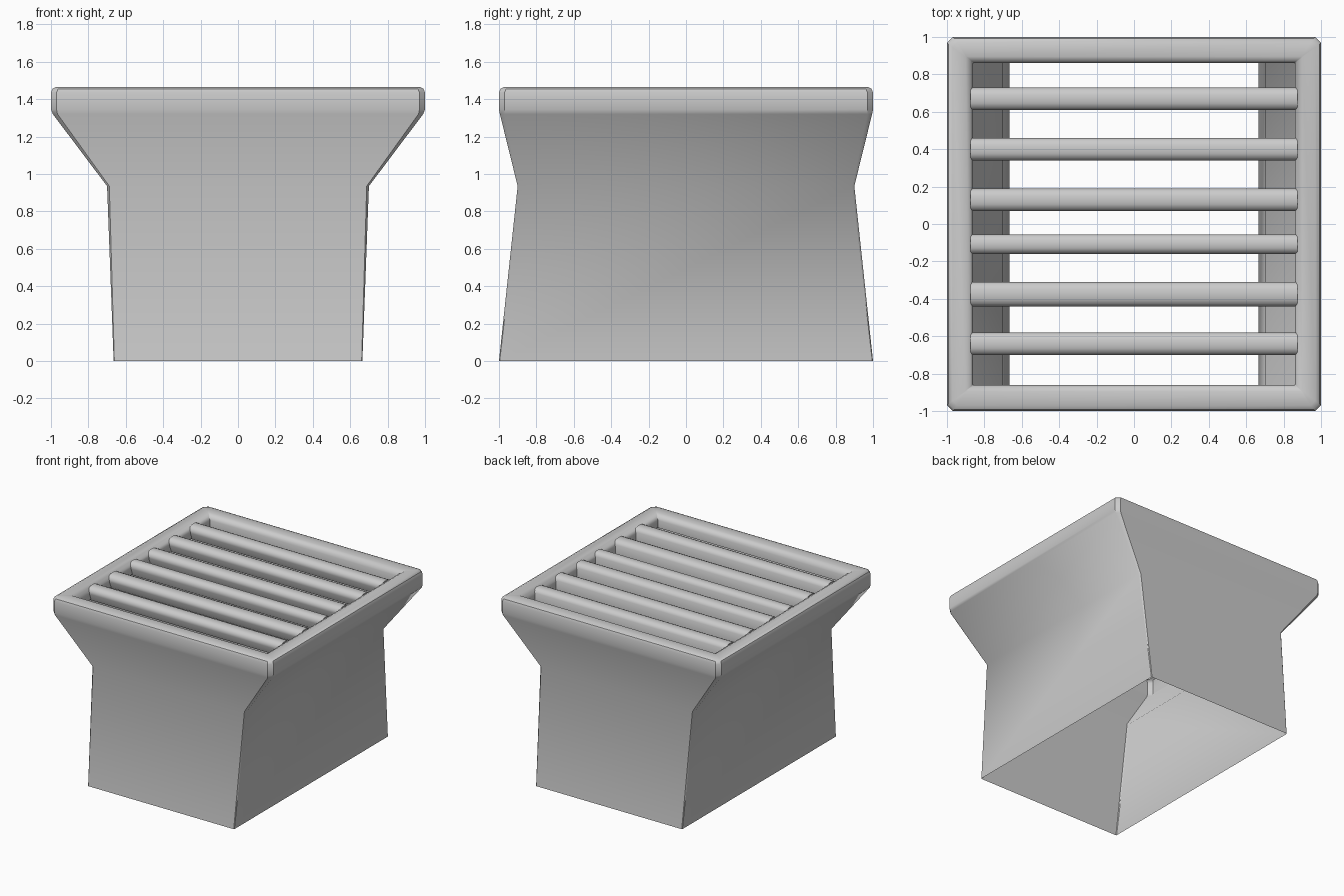
import bpy, bmesh

if "Cube" in bpy.data.objects:
    bpy.data.objects.remove(bpy.data.objects["Cube"])


def finish(name, bm, angle=0.7):
    mesh = bpy.data.meshes.new(name)
    bm.to_mesh(mesh)
    bm.free()
    obj = bpy.data.objects.new(name, mesh)
    bpy.context.collection.objects.link(obj)
    bpy.context.view_layer.objects.active = obj
    obj.select_set(True)
    bpy.ops.object.shade_smooth_by_angle(angle=angle)
    obj.select_set(False)
    return obj


def ring(bm, hx, hy, z, c):
    # rectangle with chamfered corners, counter-clockwise
    pts = [(hx - c, -hy), (hx, -hy + c), (hx, hy - c), (hx - c, hy),
           (-hx + c, hy), (-hx, hy - c), (-hx, -hy + c), (-hx + c, -hy)]
    return [bm.verts.new((x, y, z)) for x, y in pts]


def loft(name, sections):
    bm = bmesh.new()
    rings = [ring(bm, *s) for s in sections]
    for a, b in zip(rings, rings[1:]):
        for i in range(8):
            j = (i + 1) % 8
            bm.faces.new((a[i], a[j], b[j], b[i]))
    return finish(name, bm)


# Open thin duct, flared collar, rounded rim and inner lip in one sheet
loft("vent_housing", [
    (0.665, 1.0, 0.0, 0.004),
    (0.70, 0.90, 0.935, 0.012),
    (0.99, 0.995, 1.32, 0.025),
    (1.0, 1.0, 1.345, 0.03),
    (1.0, 1.0, 1.435, 0.03),
    (0.992, 0.992, 1.455, 0.03),
    (0.97, 0.97, 1.466, 0.025),
    (0.90, 0.895, 1.466, 0.004),
    (0.872, 0.872, 1.45, 0.003),
    (0.86, 0.86, 1.42, 0.003),
    (0.86, 0.86, 1.36, 0.003),
])


# Rounded slats, leaning back slightly underneath
def slat(name, y0, y1):
    w = y1 - y0
    profile = [(0.20, 1.35), (0.0, 1.41), (0.0, 1.43), (0.10, 1.45),
               (0.30, 1.462), (0.70, 1.462), (0.90, 1.45), (1.0, 1.43),
               (1.0, 1.35)]
    bm = bmesh.new()
    ends = [[bm.verts.new((x, y0 + t * w, z)) for t, z in profile]
            for x in (-0.875, 0.875)]
    n = len(profile)
    for i in range(n):
        j = (i + 1) % n
        bm.faces.new((ends[0][i], ends[0][j], ends[1][j], ends[1][i]))
    bm.faces.new(ends[0])
    bm.faces.new(ends[1][::-1])
    bmesh.ops.recalc_face_normals(bm, faces=bm.faces)
    finish(name, bm)


spans = [(-0.70, -0.58), (-0.44, -0.31), (-0.16, -0.055),
         (0.07, 0.19), (0.34, 0.46), (0.61, 0.73)]
for k, (a, b) in enumerate(spans):
    slat(f"slat_{k + 1}", a, b)
